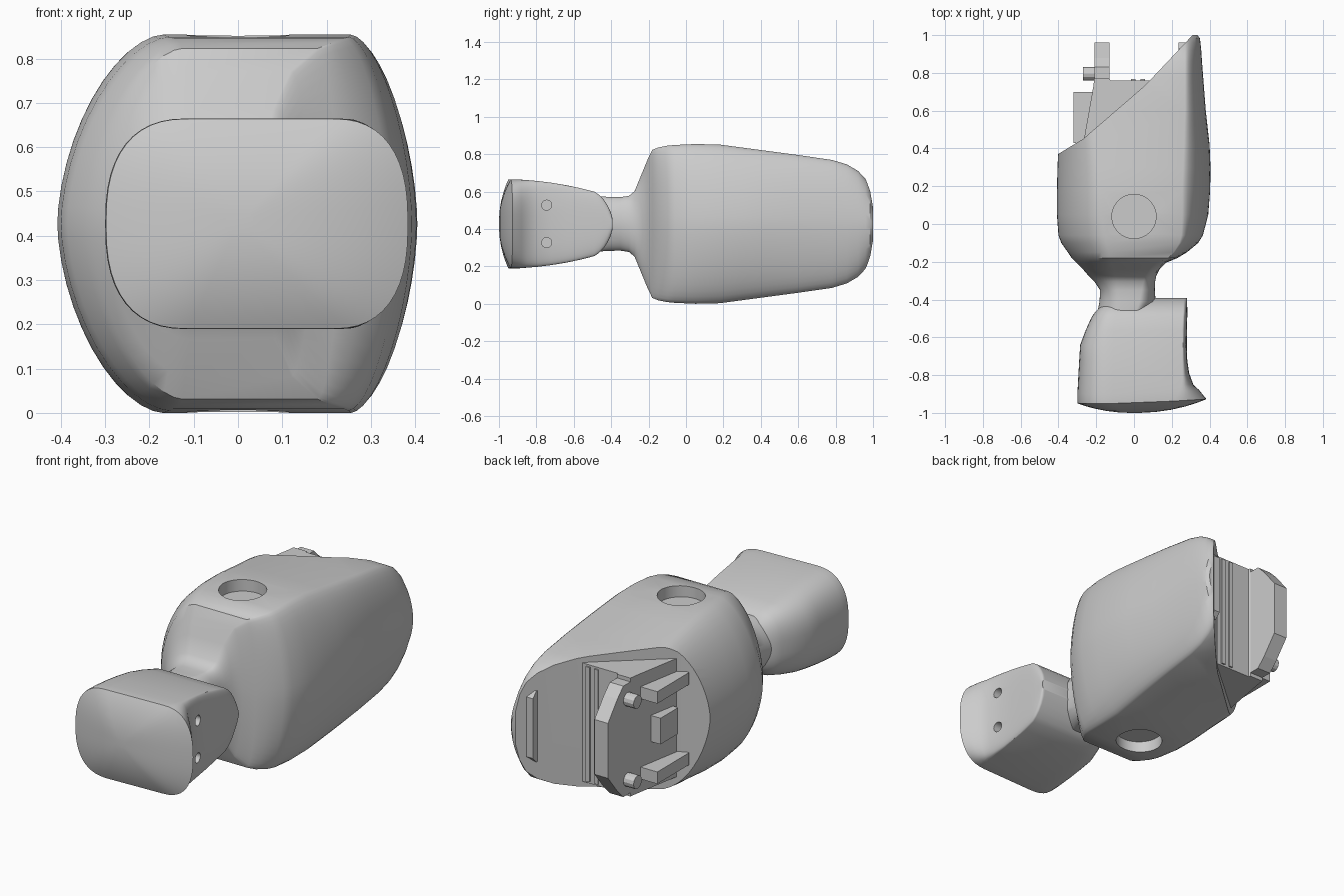
import bpy, bmesh, math
from mathutils import Vector, Matrix

if "Cube" in bpy.data.objects:
    bpy.data.objects.remove(bpy.data.objects["Cube"], do_unlink=True)

ZC = 0.427  # height of the horizontal symmetry plane

grey = bpy.data.materials.new("plain_grey")
grey.use_nodes = True
grey.diffuse_color = (0.6, 0.6, 0.6, 1)
grey.node_tree.nodes["Principled BSDF"].inputs["Base Color"].default_value = (0.6, 0.6, 0.6, 1)


def finish(bm, name):
    bmesh.ops.recalc_face_normals(bm, faces=bm.faces)
    me = bpy.data.meshes.new(name)
    bm.to_mesh(me)
    bm.free()
    me.materials.append(grey)
    ob = bpy.data.objects.new(name, me)
    bpy.context.collection.objects.link(ob)
    return ob


def ring(y, xl, xr, fl, fr, h, n, k=12):
    """Section flat from fl to fr at half height h, rounded out to xl and xr."""
    def corner(side, flat, a):
        c, s = max(math.cos(a), 0) ** (2 / n), max(math.sin(a), 0) ** (2 / n)
        return flat + (side - flat) * c, h * s
    angles = [math.pi / 2 * i / k for i in range(k + 1)]
    upper = [corner(xl, fl, a) for a in angles]
    upper += [corner(xr, fr, a) for a in reversed(angles)]
    lower = [(x, -z) for x, z in reversed(upper[1:-1])]
    return [Vector((x, y, ZC + z)) for x, z in upper + lower]


def loft(rings, name):
    bm = bmesh.new()
    loops = [[bm.verts.new(p) for p in r] for r in rings]
    for a, b in zip(loops, loops[1:]):
        for i in range(len(a)):
            j = (i + 1) % len(a)
            bm.faces.new((a[i], a[j], b[j], b[i]))
    bm.faces.new(loops[0])
    bm.faces.new(loops[-1])
    return finish(bm, name)


def prism(pts, lo, hi, name, axis="z"):
    """Extrude an outline: (x, y) along z, or (y, z) along x."""
    bm = bmesh.new()
    place = (lambda p, t: (p[0], p[1], t)) if axis == "z" else (lambda p, t: (t, p[0], p[1]))
    a = [bm.verts.new(place(p, lo)) for p in pts]
    b = [bm.verts.new(place(p, hi)) for p in pts]
    bm.faces.new(a)
    bm.faces.new(b)
    for i in range(len(a)):
        j = (i + 1) % len(a)
        bm.faces.new((a[i], a[j], b[j], b[i]))
    return finish(bm, name)


def box(x0, x1, y0, y1, z0, z1, name):
    return prism([(x0, y0), (x1, y0), (x1, y1), (x0, y1)], z0, z1, name)


def cylinder(center, r, depth, axis, name, seg=32):
    bm = bmesh.new()
    rot = Matrix.Rotation(math.pi / 2, 4, "Y") if axis == "x" else Matrix()
    bmesh.ops.create_cone(bm, cap_ends=True, segments=seg, radius1=r, radius2=r,
                          depth=depth, matrix=Matrix.Translation(center) @ rot)
    return finish(bm, name)


def cut(ob, cutters):
    for c in cutters:
        c.hide_render = True
        m = ob.modifiers.new("cut", "BOOLEAN")
        m.operation, m.solver, m.object = "DIFFERENCE", "EXACT", c
        bpy.context.view_layer.objects.active = ob
        bpy.ops.object.modifier_apply(modifier=m.name)
        bpy.data.objects.remove(c, do_unlink=True)


# Neck sections, widening into the shoulder
neck = [ring(*s, 1.9) for s in [
    (-0.56, -0.21, 0.00, -0.08, -0.05, 0.14),
    (-0.47, -0.195, 0.07, -0.07, 0.01, 0.148),
    (-0.41, -0.182, 0.115, -0.07, 0.03, 0.144),
    (-0.35, -0.18, 0.11, -0.08, 0.04, 0.143),
    (-0.305, -0.21, 0.112, -0.09, 0.05, 0.15),
    (-0.275, -0.24, 0.118, -0.10, 0.06, 0.175),
    (-0.24, -0.27, 0.135, -0.11, 0.08, 0.26),
]]
# Shoulder and main sections, each with the flat top's left and right ends
main = [ring(*s, 1.7) for s in [
    (-0.205, -0.305, 0.17, -0.12, 0.12, 0.345),
    (-0.18, -0.33, 0.23, -0.125, 0.18, 0.396),
    (-0.15, -0.35, 0.28, -0.13, 0.21, 0.408),
    (-0.10, -0.385, 0.34, -0.145, 0.24, 0.418),
    (-0.06, -0.40, 0.365, -0.155, 0.25, 0.422),
    (0.05, -0.408, 0.393, -0.17, 0.255, 0.427),
    (0.18, -0.408, 0.403, -0.175, 0.255, 0.424),
    (0.30, -0.405, 0.405, -0.185, 0.26, 0.408),
    (0.42, -0.40, 0.40, -0.20, 0.265, 0.392),
]]
# Tip sections keep their width while the height rounds off
tip = [ring(y, -0.40, xr, -0.20, 0.27, h, 1.75) for y, xr, h in [
    (0.60, 0.38, 0.368), (0.78, 0.366, 0.342), (0.86, 0.36, 0.318), (0.92, 0.356, 0.283),
    (0.96, 0.352, 0.24), (0.985, 0.348, 0.19), (1.0, 0.335, 0.12)]]
body = loft(neck + main + tip, "body")

# Slanted rear opening and the round pockets above and below
cut(body, [
    prism([(-0.6, 0.25), (-0.27, 0.45), (0.06, 0.735), (0.315, 1.005), (0.3, 1.4), (-0.6, 1.4)],
          -0.3, 1.2, "rear_cutter"),
    cylinder((0, 0.04, 0.90), 0.117, 0.22, "z", "top_pocket_cutter", 40),
    cylinder((0, 0.04, -0.046), 0.117, 0.22, "z", "bottom_pocket_cutter", 40),
])

# Front pad: rounded side lobe, flared edge and domed front
rings = [ring(*s, 2.5) for s in [
    (-0.393, -0.10, 0.28, -0.06, 0.26, 0.03),
    (-0.403, -0.12, 0.281, -0.07, 0.26, 0.065),
    (-0.42, -0.15, 0.281, -0.08, 0.26, 0.10),
    (-0.44, -0.18, 0.282, -0.10, 0.26, 0.13),
    (-0.465, -0.205, 0.282, -0.10, 0.26, 0.155),
    (-0.49, -0.223, 0.282, -0.10, 0.258, 0.172),
    (-0.56, -0.255, 0.281, -0.11, 0.255, 0.19),
    (-0.64, -0.285, 0.280, -0.11, 0.255, 0.207),
    (-0.72, -0.29, 0.282, -0.11, 0.255, 0.220),
    (-0.79, -0.294, 0.292, -0.11, 0.255, 0.229),
    (-0.85, -0.297, 0.314, -0.11, 0.25, 0.234),
    (-0.90, -0.30, 0.345, -0.11, 0.24, 0.237),
    (-0.935, -0.30, 0.372, -0.11, 0.22, 0.238),
    (-0.95, -0.298, 0.384, -0.11, 0.21, 0.237),
]]
for r in rings[-3:]:
    for p in r:
        p.y += 0.06 * max(0, p.x)
rim = rings[-1]
mid = Vector((0.0, -1.0, ZC))
for f in (0.96, 0.85, 0.7, 0.5, 0.3, 0.1):
    rings.append([Vector((mid.x + (p.x - mid.x) * f, mid.y + (p.y - mid.y) * f ** 2.2,
                          ZC + (p.z - ZC) * f)) for p in rim])
pad = loft(rings, "front_pad")
cut(pad, [cylinder((0.28, -0.745, ZC + s * 0.1), 0.027, 0.12, "x", "screw_hole_cutter", 20)
          for s in (-1, 1)])

# Rear mounting block
prism([(-0.27, 0.42), (-0.215, 0.73), (-0.21, 0.77), (-0.13, 0.77), (-0.125, 0.76),
       (0.08, 0.76), (0.09, 0.74), (0.0, 0.62), (-0.2, 0.42)], 0.11, 0.744, "mount_block")
for i, x in enumerate((-0.015, 0.035)):
    box(x, x + 0.022, 0.74, 0.768, 0.12, 0.734, f"mount_ridge_{i + 1}")

# Chamfered rear plate
prism([(0.70, 0.13), (0.83, 0.13), (0.88, 0.18), (0.96, 0.28), (0.96, 0.574),
       (0.88, 0.674), (0.83, 0.724), (0.70, 0.724)], -0.21, -0.13, "rear_plate", "x")

# Paired rails and pins, with a block between the rails
for s, side in ((-1, "lower"), (1, "upper")):
    z = ZC + s * 0.215
    box(-0.32, -0.20, 0.43, 0.70, z - 0.032, z + 0.032, side + "_rail")
    cylinder((-0.235, 0.795, z), 0.035, 0.07, "x", side + "_pin", 12)
box(-0.29, -0.20, 0.48, 0.63, ZC - 0.07, ZC + 0.07, "middle_block")

# Raised strip with chamfered ends near the tip of the slanted face
prism([(0.88, ZC - 0.19), (0.93, ZC - 0.19), (0.96, ZC - 0.16), (0.96, ZC + 0.16),
       (0.93, ZC + 0.19), (0.88, ZC + 0.19)], 0.235, 0.28, "tip_strip", "x")

# Smooth the rounded shells
bpy.ops.object.select_all(action="DESELECT")
for ob in (body, pad):
    ob.select_set(True)
bpy.context.view_layer.objects.active = body
bpy.ops.object.shade_smooth_by_angle(angle=math.radians(32))
